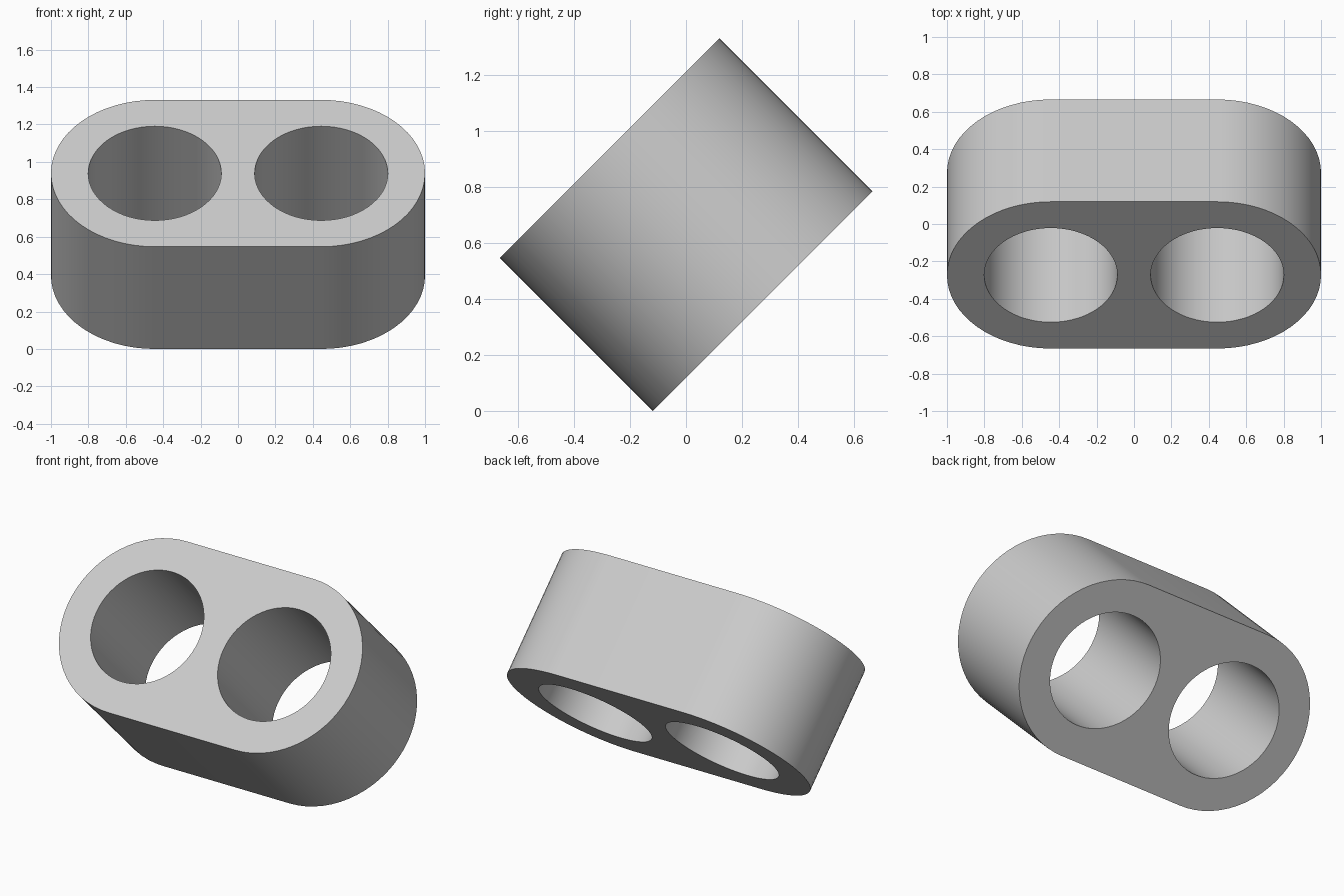
import bpy
import bmesh
from math import sin, cos, pi, sqrt

cube = bpy.data.objects.get("Cube")
if cube:
    bpy.data.objects.remove(cube, do_unlink=True)

OUTER_R = 0.555
HOLE_R = 0.356
HOLE_X = 1 - OUTER_R
DEPTH = 0.773
SEGMENTS = 32  # per half circle
TILT = pi / 4


def arc(cx, radius, start, sweep, count):
    return [(cx + radius * cos(start + sweep * i / SEGMENTS),
             radius * sin(start + sweep * i / SEGMENTS)) for i in range(count)]


def add_loop(curve, points):
    spline = curve.splines.new("POLY")
    spline.points.add(len(points) - 1)
    for point, (x, y) in zip(spline.points, points):
        point.co = (x, y, 0, 1)
    spline.use_cyclic_u = True


# Rounded outline with two round holes, extruded to a block
profile = bpy.data.curves.new("sleeve_profile", "CURVE")
profile.dimensions = "2D"
profile.fill_mode = "BOTH"
profile.extrude = DEPTH / 2
add_loop(profile, arc(HOLE_X, OUTER_R, -pi / 2, pi, SEGMENTS + 1)
         + arc(-HOLE_X, OUTER_R, pi / 2, pi, SEGMENTS + 1))
for side in (-1, 1):
    add_loop(profile, arc(side * HOLE_X, HOLE_R, 0, pi, 2 * SEGMENTS))

sleeve = bpy.data.objects.new("double_sleeve", profile)
bpy.context.collection.objects.link(sleeve)
bpy.ops.object.select_all(action="DESELECT")
sleeve.select_set(True)
bpy.context.view_layer.objects.active = sleeve
bpy.ops.object.convert(target="MESH")
sleeve = bpy.context.object
sleeve.name = "double_sleeve"

# Weld the caps to the walls
bm = bmesh.new()
bm.from_mesh(sleeve.data)
bmesh.ops.remove_doubles(bm, verts=bm.verts, dist=0.0001)
bmesh.ops.recalc_face_normals(bm, faces=bm.faces)
bm.to_mesh(sleeve.data)
bm.free()

# Lean the block so the holes face front and up
sleeve.rotation_euler.x = TILT
sleeve.location.z = (2 * OUTER_R + DEPTH) / (2 * sqrt(2))

# Plain grey finish
grey = bpy.data.materials.new("light_grey")
grey.use_nodes = True
colour = (0.6, 0.6, 0.6, 1)
grey.diffuse_color = colour
grey.node_tree.nodes["Principled BSDF"].inputs["Base Color"].default_value = colour
sleeve.data.materials.clear()
sleeve.data.materials.append(grey)
bpy.ops.object.shade_smooth_by_angle(angle=pi / 6)
